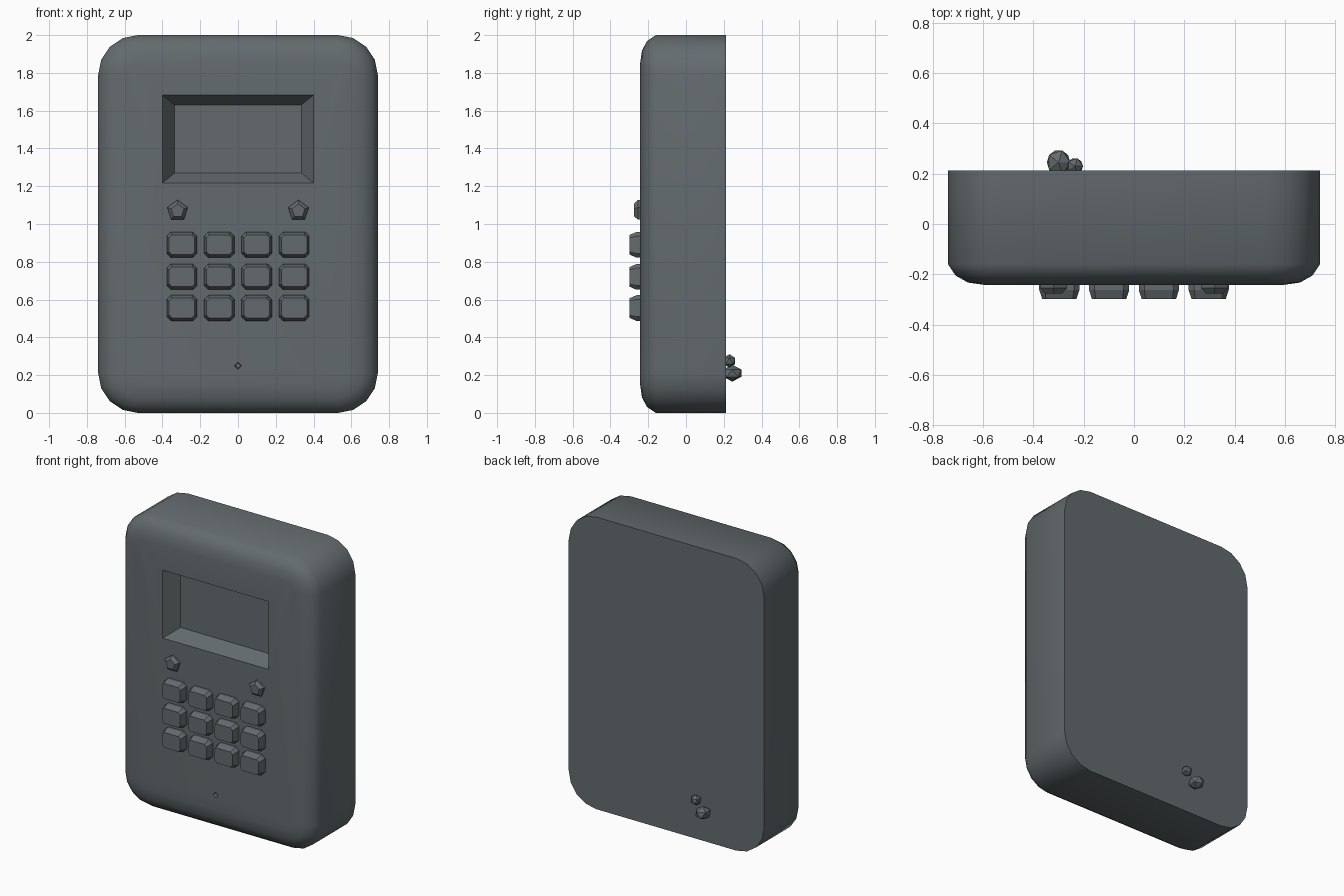
import bpy, bmesh, math
from mathutils import Matrix

if "Cube" in bpy.data.objects:
    bpy.data.objects.remove(bpy.data.objects["Cube"], do_unlink=True)

grey = bpy.data.materials.new("slate grey")
grey.use_nodes = True
colour = (0.125, 0.147, 0.155, 1)
grey.diffuse_color = colour
grey.node_tree.nodes["Principled BSDF"].inputs["Base Color"].default_value = colour


def finish(name, bm):
    bmesh.ops.recalc_face_normals(bm, faces=bm.faces)
    mesh = bpy.data.meshes.new(name)
    bm.to_mesh(mesh)
    bm.free()
    mesh.materials.append(grey)
    obj = bpy.data.objects.new(name, mesh)
    bpy.context.collection.objects.link(obj)
    return obj


def rounded(w, h, r, steps):
    """Outline of a rounded rectangle with half sizes w and h."""
    pts = []
    for k, (sx, sz) in enumerate([(1, 1), (-1, 1), (-1, -1), (1, -1)]):
        for i in range(steps + 1):
            a = math.pi / 2 * (k + i / steps)
            pts.append((sx * (w - r) + r * math.cos(a), sz * (h - r) + r * math.sin(a)))
    return pts


def loft(name, rings, centre):
    """Join outlines, given as (y, points), into a capped solid."""
    cx, cz = centre
    bm = bmesh.new()
    loops = [[bm.verts.new((cx + x, y, cz + z)) for x, z in pts] for y, pts in rings]
    n = len(loops[0])
    for a, b in zip(loops, loops[1:]):
        for i in range(n):
            bm.faces.new((a[i], a[(i + 1) % n], b[(i + 1) % n], b[i]))
    bm.faces.new(loops[0])
    bm.faces.new(loops[-1])
    return finish(name, bm)


def polygon(r, n, turn=0):
    return [(r * math.cos(turn + math.tau * i / n), r * math.sin(turn + math.tau * i / n))
            for i in range(n)]


def box(w, h):
    return [(w, h), (-w, h), (-w, -h), (w, -h)]


# Casing: square back edge, rounded front edge
profile = [(0.212, 0), (-0.16, 0), (-0.205, 0.03), (-0.233, 0.08), (-0.243, 0.15)]
casing = loft("casing", [(y, rounded(0.74 - d, 1 - d, 0.21 - d, 4)) for y, d in profile], (0, 1))

# Screen recess and pinhole cut into the front
cutters = [
    loft("screen_cutter", [(-0.343, box(0.465, 0.285)), (-0.243, box(0.40, 0.232)),
                           (-0.143, box(0.335, 0.18))], (0, 1.45)),
    loft("pinhole_cutter", [(-0.27, polygon(0.022, 4)), (-0.21, polygon(0.015, 4))], (0, 0.25)),
]
bpy.context.view_layer.objects.active = casing
casing.select_set(True)
for cutter in cutters:
    mod = casing.modifiers.new("cut", 'BOOLEAN')
    mod.operation = 'DIFFERENCE'
    mod.solver = 'EXACT'
    mod.object = cutter
    bpy.ops.object.modifier_apply(modifier=mod.name)
    bpy.data.objects.remove(cutter, do_unlink=True)
bpy.ops.object.shade_smooth_by_angle(angle=math.radians(35))

# Keypad: three rows of four tapered keys
for row, z in enumerate((0.89, 0.72, 0.555)):
    for col in range(4):
        x = -0.297 + col * 0.198
        loft(f"key_{row + 1}_{col + 1}",
             [(-0.23, rounded(0.080, 0.068, 0.022, 1)),
              (-0.262, rounded(0.080, 0.068, 0.022, 1)),
              (-0.299, rounded(0.068, 0.052, 0.015, 1))], (x, z))

# Round buttons below the screen
for side, x in (("right", -0.32), ("left", 0.32)):
    loft(f"{side}_round_button",
         [(-0.23, polygon(0.057, 5, math.pi / 2)), (-0.255, polygon(0.057, 5, math.pi / 2)),
          (-0.276, polygon(0.036, 5, math.pi / 2))], (x, 1.07))

# Cable stub and small nub on the back
for name, place, size in (("cable_stub", (-0.30, 0.245, 0.21), (0.052, 0.056, 0.044)),
                          ("cable_nub", (-0.235, 0.23, 0.275), (0.036, 0.036, 0.036))):
    bm = bmesh.new()
    bmesh.ops.create_icosphere(bm, subdivisions=1, radius=1,
                               matrix=Matrix.Translation(place) @ Matrix.Diagonal((*size, 1)))
    finish(name, bm)
